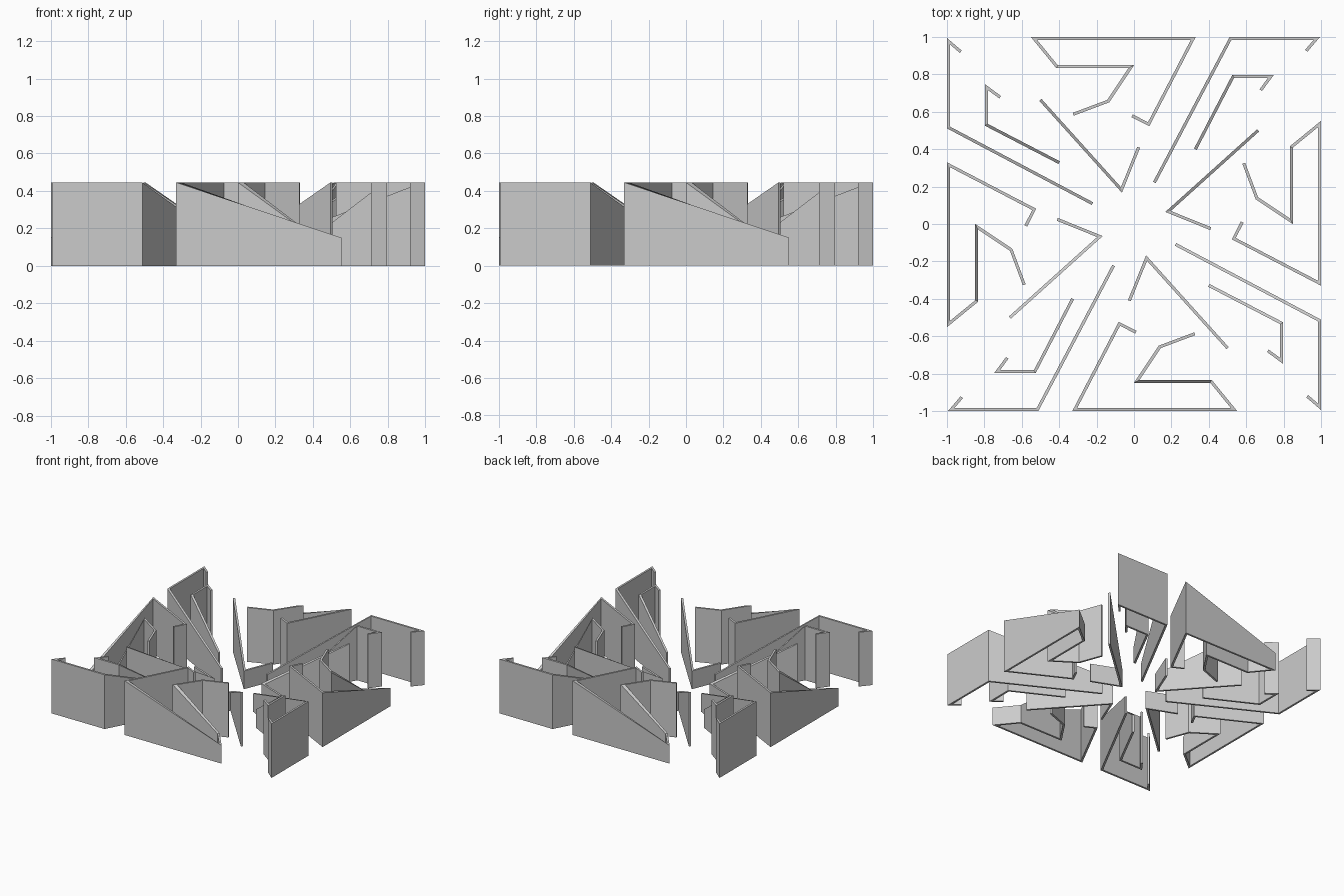
import bpy, bmesh, math
from mathutils import Vector, Matrix

if "Cube" in bpy.data.objects:
    bpy.data.objects.remove(bpy.data.objects["Cube"])

T = 0.008            # half wall thickness
HI, LO = 0.445, 0.15  # tall and short wall heights


def ribbon_wall(name, pts, turn):
    """Thin mitred wall along (x, y, height) points, turned about z by quarter turns."""
    p = [Vector(q[:2]) for q in pts]
    n = len(p)
    bm = bmesh.new()
    rings = []
    for i in range(n):
        dirs = []
        if i > 0:
            dirs.append((p[i] - p[i - 1]).normalized())
        if i < n - 1:
            dirs.append((p[i + 1] - p[i]).normalized())
        normals = [Vector((-d.y, d.x)) for d in dirs]
        m = sum(normals, Vector((0, 0))).normalized()
        off = m * (T / m.dot(normals[0]))
        a, b, h = p[i] + off, p[i] - off, pts[i][2]
        rings.append([bm.verts.new(c) for c in (
            (a.x, a.y, 0), (b.x, b.y, 0), (b.x, b.y, h), (a.x, a.y, h))])
    for r, s in zip(rings, rings[1:]):
        for k in range(4):
            j = (k + 1) % 4
            bm.faces.new((r[k], r[j], s[j], s[k]))
    bm.faces.new(rings[0][::-1])
    bm.faces.new(rings[-1])
    bmesh.ops.rotate(bm, verts=bm.verts, cent=(0, 0, 0),
                     matrix=Matrix.Rotation(turn * math.pi / 2, 3, 'Z'))
    bmesh.ops.recalc_face_normals(bm, faces=bm.faces)
    me = bpy.data.meshes.new(name)
    bm.to_mesh(me)
    bm.free()
    bpy.context.collection.objects.link(bpy.data.objects.new(name, me))


walls = {
    # folded wall along the middle of each side
    "side_wall": [(0.01, -0.578, HI), (-0.078, -0.533, HI), (-0.317, -0.992, HI),
                  (0.535, -0.992, LO), (0.411, -0.84, LO), (0.015, -0.84, HI),
                  (0.138, -0.656, HI), (0.325, -0.586, HI)],
    # long ramped wall ending in each corner
    "corner_outer_wall": [(0.109, 0.222, LO), (0.516, 0.992, HI),
                          (0.977, 0.992, HI), (0.92, 0.925, HI)],
    # shorter ramped wall nested inside it
    "corner_inner_wall": [(0.328, 0.4, LO), (0.53, 0.789, HI),
                          (0.732, 0.789, HI), (0.677, 0.715, HI)],
    # V shaped wall around the centre
    "centre_wall": [(-0.025, -0.41, LO), (0.067, -0.182, LO), (0.5, -0.663, HI)],
}

# four-fold rotational repeat
for name, pts in walls.items():
    for q in range(4):
        ribbon_wall(f"{name}_{q + 1}", pts, q)
